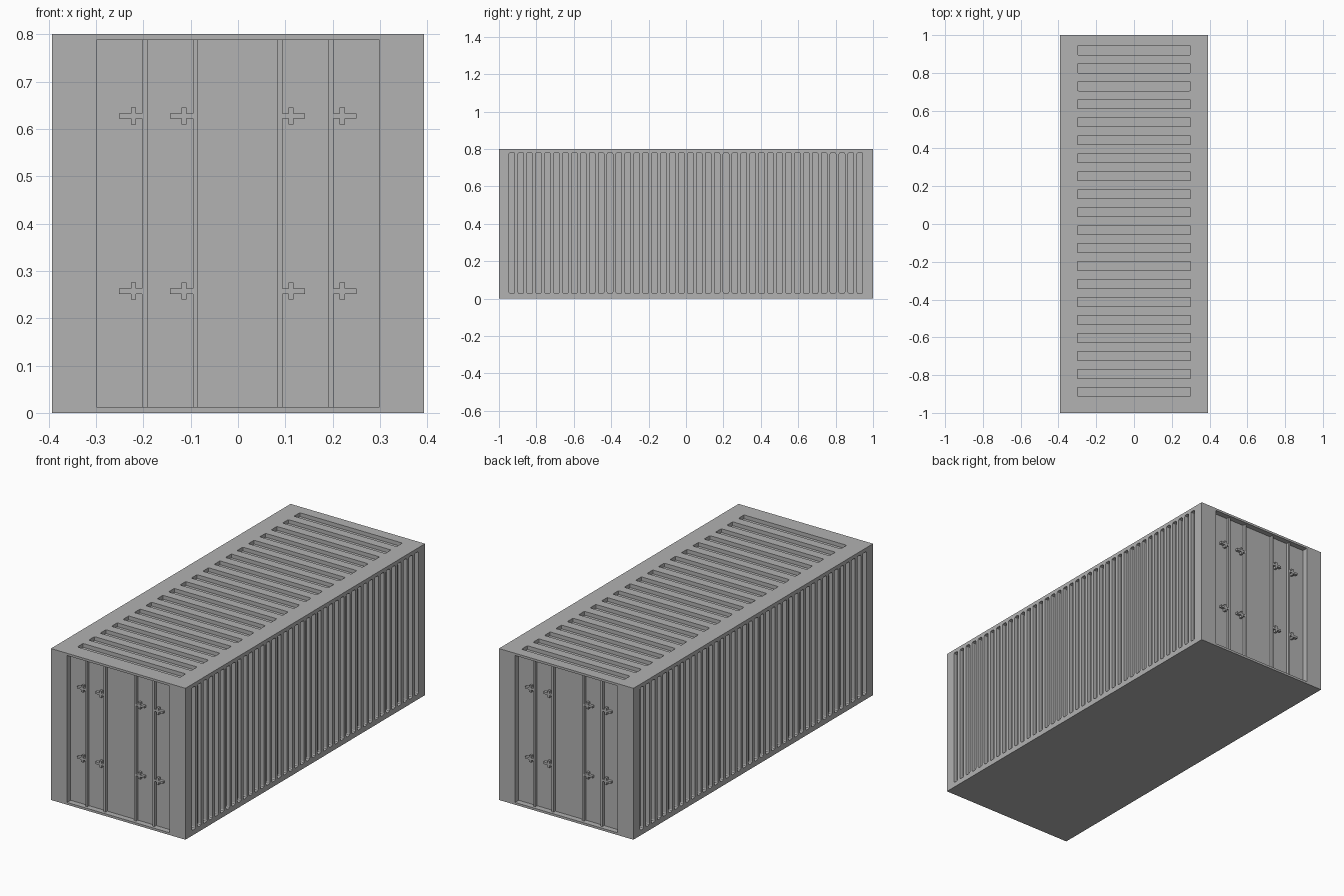
import bpy, bmesh
from math import pi
from mathutils import Matrix, Vector

if "Cube" in bpy.data.objects:
    bpy.data.objects.remove(bpy.data.objects["Cube"], do_unlink=True)

HALF_W, HALF_L, HEIGHT = 0.393, 1.0, 0.8
RECESS = 0.03            # door recess depth
GROOVE = 0.02            # wall and roof groove depth
ROD = 0.015              # locking rod thickness

grey = bpy.data.materials.new("container_grey")
grey.use_nodes = True
colour = (0.445, 0.445, 0.445, 1)
grey.diffuse_color = colour
grey.node_tree.nodes["Principled BSDF"].inputs["Base Color"].default_value = colour


def add_box(bm, lo, hi, round_axis=None, radius=0.0):
    """Box between two corners, optionally rounding the edges along one axis."""
    lo, hi = Vector(lo), Vector(hi)
    part = bmesh.new()
    bmesh.ops.create_cube(part, size=1, matrix=Matrix.Translation((lo + hi) / 2)
                          @ Matrix.Diagonal((hi - lo).to_4d()))
    if round_axis is not None:
        edges = [e for e in part.edges
                 if abs((e.verts[0].co - e.verts[1].co).normalized()[round_axis]) > 0.9]
        bmesh.ops.bevel(part, geom=edges, offset=radius, segments=2,
                        profile=0.5, affect='EDGES')
    mesh = bpy.data.meshes.new("part")
    part.to_mesh(mesh)
    part.free()
    bm.from_mesh(mesh)
    bpy.data.meshes.remove(mesh)


def make_object(name, bm):
    bmesh.ops.recalc_face_normals(bm, faces=bm.faces)
    mesh = bpy.data.meshes.new(name)
    bm.to_mesh(mesh)
    bm.free()
    mesh.materials.append(grey)
    obj = bpy.data.objects.new(name, mesh)
    bpy.context.collection.objects.link(obj)
    return obj


# Container body
bm = bmesh.new()
add_box(bm, (-HALF_W, -HALF_L, 0), (HALF_W, HALF_L, HEIGHT))
body = make_object("container_body", bm)

# Cutters: door recesses, wall grooves and roof grooves
bm = bmesh.new()
for end in (-1, 1):
    ys = sorted((end * (HALF_L - RECESS), end * (HALF_L + 0.1)))
    add_box(bm, (-0.299, ys[0], 0.012), (0.299, ys[1], 0.788))
for side in (-1, 1):
    xs = sorted((side * (HALF_W - GROOVE), side * (HALF_W + 0.1)))
    for i in range(40):
        y = -0.931 + i * 0.0477
        add_box(bm, (xs[0], y - 0.015, 0.027), (xs[1], y + 0.015, 0.781), 0, 0.008)
for i in range(20):
    y = -0.889 + i * 0.0952
    add_box(bm, (-0.3, y - 0.024, HEIGHT - GROOVE), (0.3, y + 0.024, HEIGHT + 0.1), 2, 0.005)
cutter = make_object("groove_cutter", bm)
cutter.hide_render = True

cut = body.modifiers.new("grooves", 'BOOLEAN')
cut.operation = 'DIFFERENCE'
cut.solver = 'EXACT'
cut.object = cutter
bpy.context.view_layer.update()
graph = bpy.context.evaluated_depsgraph_get()
body_mesh = bpy.data.meshes.new_from_object(body.evaluated_get(graph))
body.modifiers.clear()
body.data = body_mesh
body.data.name = "container_body"
bpy.data.objects.remove(cutter, do_unlink=True)

# Locking rods with cross-shaped handles, the same on both ends
back = -HALF_L + RECESS
face = back - ROD
for end, turn in (("front", 0), ("back", pi)):
    for n, x in enumerate((-0.197, -0.09, 0.088, 0.196)):
        out = 1 if x > 0 else -1
        bm = bmesh.new()
        add_box(bm, (x - 0.0055, face, 0.012), (x + 0.0055, back + 0.002, 0.788))
        for z in (0.257, 0.627):
            arm = sorted((x + out * 0.0055, x + out * 0.054))
            post = x + out * 0.024
            add_box(bm, (arm[0], face, z - 0.0055), (arm[1], back + 0.002, z + 0.0055))
            add_box(bm, (post - 0.0055, face, z - 0.018), (post + 0.0055, back + 0.002, z + 0.018))
        bmesh.ops.rotate(bm, verts=bm.verts, cent=(0, 0, 0), matrix=Matrix.Rotation(turn, 3, 'Z'))
        make_object(f"{end}_locking_rod_{n + 1}", bm)
